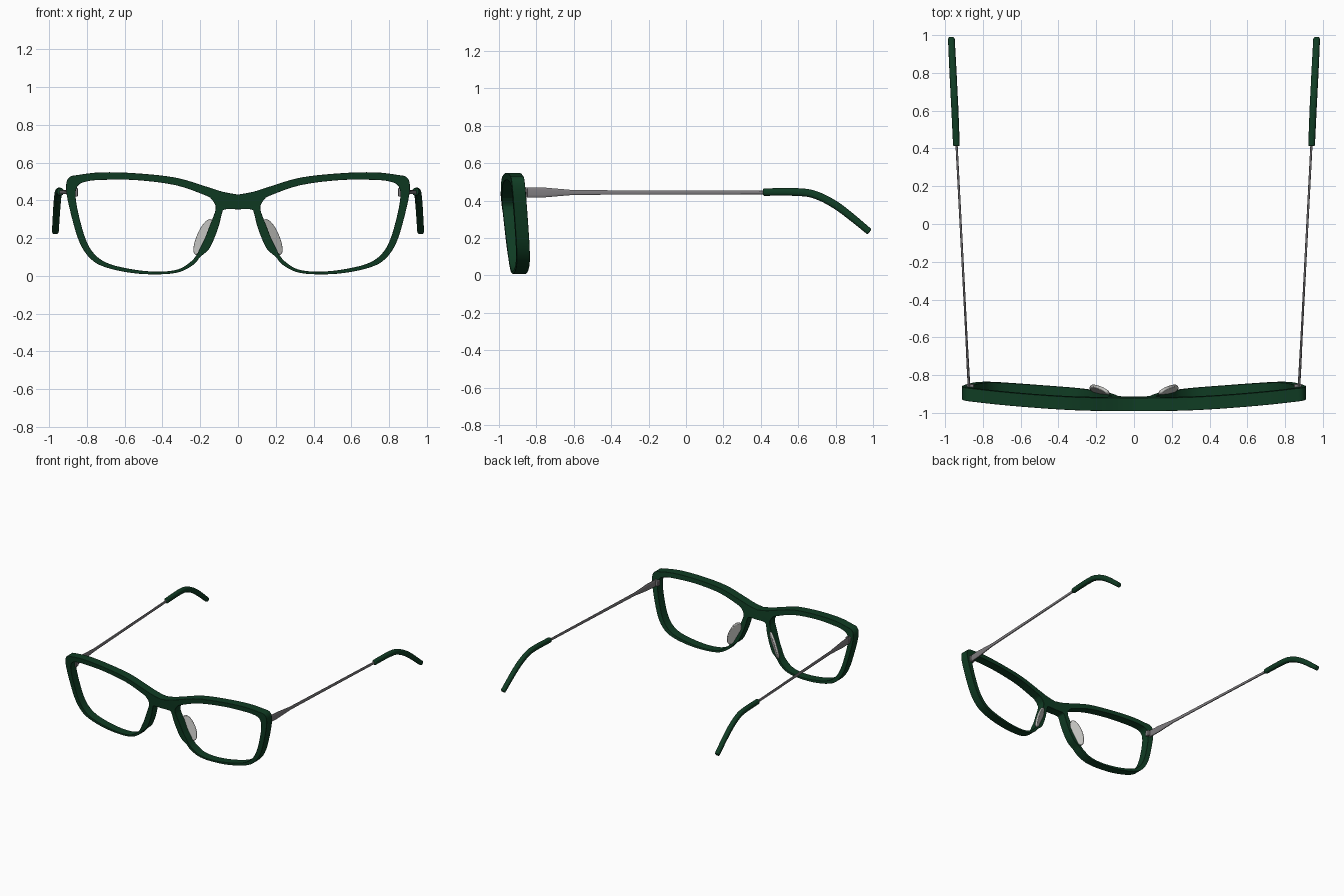
import bpy, bmesh, math
from mathutils import Vector, Matrix

if "Cube" in bpy.data.objects:
    bpy.data.objects.remove(bpy.data.objects["Cube"])


def material(name, col):
    m = bpy.data.materials.new(name)
    m.diffuse_color = (*col, 1)
    m.use_nodes = True
    m.node_tree.nodes["Principled BSDF"].inputs["Base Color"].default_value = m.diffuse_color
    return m


GREEN = material("dark green", (0.005, 0.045, 0.017))
METAL = material("grey metal", (0.21, 0.20, 0.21))
PAD = material("pale grey", (0.55, 0.55, 0.53))


def finish(name, bm, mat, bevel=0.0):
    """Turn a right-hand half into a mirrored, smooth-shaded object."""
    bmesh.ops.recalc_face_normals(bm, faces=bm.faces)
    me = bpy.data.meshes.new(name)
    bm.to_mesh(me)
    bm.free()
    ob = bpy.data.objects.new(name, me)
    bpy.context.collection.objects.link(ob)
    me.materials.append(mat)
    bpy.ops.object.select_all(action='DESELECT')
    ob.select_set(True)
    bpy.context.view_layer.objects.active = ob
    bpy.ops.object.shade_smooth_by_angle(angle=math.radians(40))
    mir = ob.modifiers.new("mirror", 'MIRROR')
    mir.merge_threshold = 0.0005
    if bevel:
        b = ob.modifiers.new("bevel", 'BEVEL')
        b.width, b.segments = bevel, 2
        b.limit_method, b.angle_limit = 'ANGLE', math.radians(40)
    return ob


def spline(pts, n):
    """Catmull-Rom curve through points of any dimension."""
    pts = [Vector(p) for p in pts]
    p = [pts[0]] + pts + [pts[-1]]
    out = []
    for i in range(1, len(p) - 2):
        a, b, c, d = p[i - 1:i + 3]
        for k in range(n):
            t = k / n
            out.append(0.5 * (2 * b + (c - a) * t + (2 * a - 5 * b + 4 * c - d) * t * t
                              + (3 * b - a - 3 * c + d) * t ** 3))
    return out + [pts[-1]]


def sweep(name, path, mat, sides=14, power=1.0, bevel=0.0):
    """Loft sections along a path of (x, y, z, half width, half height)."""
    bm = bmesh.new()
    rings = []
    for i, p in enumerate(path):
        t = path[min(i + 1, len(path) - 1)] - path[max(i - 1, 0)]
        up = Vector((0, -t[2], t[1])).normalized()
        ring = []
        for k in range(sides):
            a = 2 * math.pi * (k + 0.5) / sides
            c, s = math.cos(a), math.sin(a)
            c = math.copysign(abs(c) ** power, c)
            s = math.copysign(abs(s) ** power, s)
            ring.append(bm.verts.new(Vector(p[:3]) + Vector((p[3] * c, 0, 0)) + up * p[4] * s))
        rings.append(ring)
    for a, b in zip(rings, rings[1:]):
        for k in range(sides):
            bm.faces.new((a[k], a[k - 1], b[k - 1], b[k]))
    bm.faces.new(rings[0])
    bm.faces.new(rings[-1])
    return finish(name, bm, mat, bevel)


# Front frame: outer (x, z) and inner (x, z) outline of the right half
RIM = [
    (0, .43, .125, .385), (.08, .445, .14, .405), (.16, .47, .17, .425),
    (.33, .52, .33, .48), (.54, .543, .54, .507), (.72, .548, .72, .508),
    (.84, .535, .80, .50), (.895, .52, .845, .48), (.91, .46, .86, .43),
    (.885, .33, .845, .33), (.84, .18, .805, .19), (.78, .09, .755, .11),
    (.70, .045, .68, .063), (.56, .015, .55, .033), (.42, .008, .42, .022),
    (.31, .02, .315, .035), (.235, .06, .25, .075), (.20, .10, .22, .11),
    (.155, .14, .20, .15), (.125, .20, .175, .20), (.10, .27, .148, .27),
    (.085, .33, .128, .32), (.07, .352, .12, .345), (0, .352, .118, .37)]


def face_y(x, z):
    """Front surface: wrapped around the face, lower edge leaning back."""
    return -0.998 + 0.065 * (abs(x) / 0.9) ** 1.5 - 0.1 * (z - 0.5)


bm = bmesh.new()
cols = []
for ox, oz, ix, iz in spline(RIM, 4):
    ox = max(ox, 0)
    cols.append([bm.verts.new((x, face_y(x, z) + d, z))
                 for x, z, d in ((ox, oz, 0), (ix, iz, 0), (ix, iz, .07), (ox, oz, .07))])
for a, b in zip(cols, cols[1:]):
    for k in range(4):
        bm.faces.new((a[k], b[k], b[(k + 1) % 4], a[(k + 1) % 4]))
a, b = cols[-1], cols[0]
for k in range(3):  # bridge, left open on the mirror plane
    bm.faces.new((a[k], b[k], b[k + 1], a[k + 1]))
finish("front_frame", bm, GREEN, 0.005)

# Nose pads: thin oval plates flaring back and outward
bm = bmesh.new()
bmesh.ops.create_cone(bm, cap_ends=True, segments=28, radius1=1, radius2=1, depth=2)
long_axis = Vector((.075, .012, -.17)).normalized()
wide = Vector((.8, .6, 0))
wide = (wide - long_axis * wide.dot(long_axis)).normalized()
thin = long_axis.cross(wide)
M = Matrix((wide * .042, long_axis * .103, thin * .009)).transposed().to_4x4()
M.translation = (.182, -.882, .205)
bm.transform(M)
finish("nose_pads", bm, PAD, 0.005)

# Hinges: small metal blocks behind the outer corners
bm = bmesh.new()
bmesh.ops.create_cube(bm, size=1)
bm.transform(Matrix.Translation((.868, -.862, .443)) @ Matrix.Diagonal((.04, .03, .045, 1)))
finish("hinges", bm, METAL, 0.004)

# Temple arms: flat metal strips, tall at the hinge and tapering back
arm = [(.873, -.87, .443, .007, .028), (.879, -.76, .443, .007, .027),
       (.887, -.60, .443, .006, .013), (.910, -.15, .443, .006, .011),
       (.941, .45, .443, .006, .010)]
sweep("temple_arms", [Vector(p) for p in arm], METAL, 12, 0.6)

# Temple tips: round green sleeves curving down behind the ear
tip = [(.940, .412, .445, .018, .020), (.948, .60, .445, .019, .021),
       (.953, .70, .427, .019, .021), (.959, .82, .362, .019, .021),
       (.967, .982, .232, .018, .018)]
sweep("temple_tips", spline(tip, 6), GREEN, 16, 0.8, 0.006)
